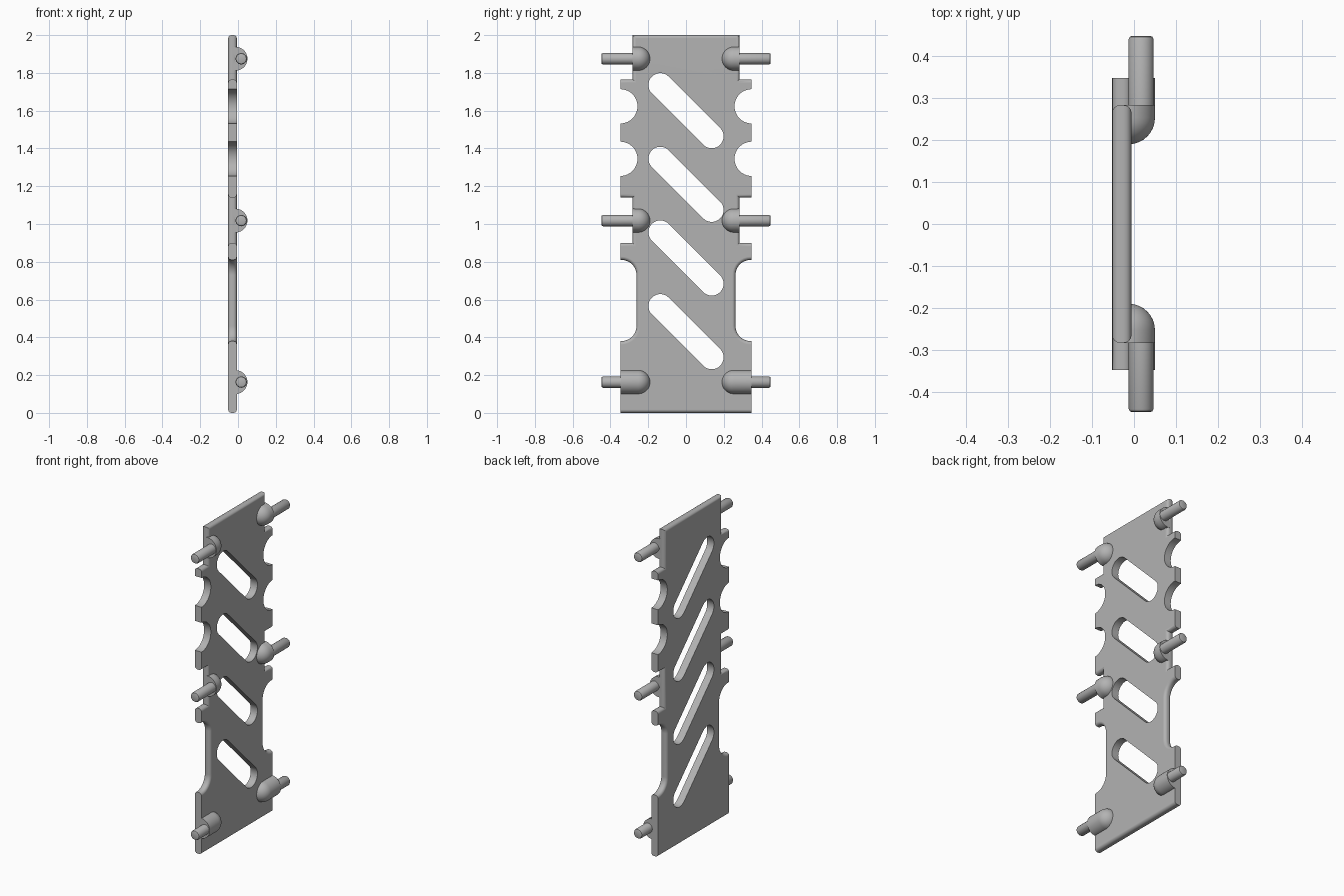
import bpy, bmesh
from math import sin, cos, pi, radians
from mathutils import Vector, Matrix

cube = bpy.data.objects.get("Cube")
if cube:
    bpy.data.objects.remove(cube, do_unlink=True)

grey = bpy.data.materials.new("plain grey")
grey.use_nodes = True
grey.diffuse_color = (0.45, 0.45, 0.45, 1)
grey.node_tree.nodes["Principled BSDF"].inputs["Base Color"].default_value = (0.45, 0.45, 0.45, 1)

BACK, FACE = -0.052, -0.006      # plate thickness along x
WIDE, NECK, WAIST = 0.348, 0.283, 0.262
PEGS = {"upper": (1.875, NECK), "middle": (1.018, NECK), "lower": (0.163, WIDE)}


def make_object(name, bm):
    bmesh.ops.recalc_face_normals(bm, faces=bm.faces)
    mesh = bpy.data.meshes.new(name)
    bm.to_mesh(mesh)
    bm.free()
    ob = bpy.data.objects.new(name, mesh)
    bpy.context.collection.objects.link(ob)
    mesh.materials.append(grey)
    return ob


def activate(ob):
    bpy.ops.object.select_all(action="DESELECT")
    ob.select_set(True)
    bpy.context.view_layer.objects.active = ob


def smooth(ob):
    activate(ob)
    bpy.ops.object.shade_smooth_by_angle(angle=radians(32))


def arc(y, z, r, start, end, steps):
    angles = [radians(start + (end - start) * i / steps) for i in range(steps + 1)]
    return [(y + r * cos(a), z + r * sin(a)) for a in angles]


def prism(points, x0, x1):
    bm = bmesh.new()
    face = bm.faces.new([bm.verts.new((x0, y, z)) for y, z in points])
    new = bmesh.ops.extrude_face_region(bm, geom=[face])["geom"]
    bmesh.ops.translate(bm, vec=(x1 - x0, 0, 0),
                        verts=[v for v in new if isinstance(v, bmesh.types.BMVert)])
    return bm


# Plate outline: long waist, peg necks and two round bites on each side
fillet = 0.08
side = [(WIDE, 0), (WIDE, 0.38)]
side += arc(WAIST + fillet, 0.38 + fillet, fillet, 270, 180, 8)
side += arc(WAIST + fillet, 0.81 - fillet, fillet, 180, 90, 8)
side += [(WIDE, 0.81), (WIDE, 0.90), (NECK, 0.90), (NECK, 1.14), (WIDE, 1.14)]
for z in (1.345, 1.623):
    side += arc(WIDE, z, 0.091, 270, 90, 20)
side += [(WIDE, 1.765), (NECK, 1.765), (NECK, 2)]
outline = side + [(-y, z) for y, z in reversed(side)]

bm = prism(outline, BACK, FACE)


def is_rounded(edge):
    a, b = (v.co for v in edge.verts)
    if abs(a.x - b.x) > 0.001:
        return False
    on_tab = abs(abs(a.y) - WIDE) < 0.001 and abs(abs(b.y) - WIDE) < 0.001
    in_bite = 1.25 < (a.z + b.z) / 2 < 1.72
    return not in_bite and (not on_tab or abs(a.z - b.z) < 0.001)


bmesh.ops.bevel(bm, geom=[e for e in bm.edges if is_rounded(e)], offset=0.018,
                offset_type="OFFSET", segments=4, profile=0.5, affect="EDGES", clamp_overlap=True)
plate = make_object("slotted_plate", bm)

# Diagonal slots
for i in range(4):
    z, d = 0.43 + 0.39 * i, 0.136
    slot = arc(-d, z + d, 0.063, 45, 225, 16) + arc(d, z - d, 0.063, 225, 405, 16)
    cutter = make_object("slot_cutter", prism(slot, -0.2, 0.2))
    cutter.hide_render = True
    cut = plate.modifiers.new("slot", "BOOLEAN")
    cut.object, cut.operation, cut.solver = cutter, "DIFFERENCE", "EXACT"
    activate(plate)
    bpy.ops.object.modifier_apply(modifier=cut.name)
    bpy.data.objects.remove(cutter, do_unlink=True)
smooth(plate)
plate.modifiers.new("even shading", "WEIGHTED_NORMAL").keep_sharp = True


def lathe(name, profile, x, z, sign, sweep, steps):
    """Turn (radius, y) points about a line along y, centred on the +x side."""
    bm = bmesh.new()
    verts = [bm.verts.new((r, y, 0)) for r, y in profile]
    edges = [bm.edges.new(pair) for pair in zip(verts, verts[1:])]
    bmesh.ops.rotate(bm, verts=verts, cent=(0, 0, 0), matrix=Matrix.Rotation(-sweep / 2, 3, "Y"))
    bmesh.ops.spin(bm, geom=verts + edges, cent=(0, 0, 0), axis=(0, 1, 0),
                   angle=sweep, steps=steps)
    bmesh.ops.remove_doubles(bm, verts=bm.verts, dist=0.0002)
    for v in bm.verts:
        v.co = Vector((v.co.x + x, v.co.y * sign, v.co.z + z))
    smooth(make_object(name, bm))


# Domed bosses with pegs pointing outwards
for level, (z, end) in PEGS.items():
    for sign, hand in ((-1, "front"), (1, "back")):
        r, y0 = 0.063, 0.253
        dome = [(r * sin(t * pi / 16), y0 - r * cos(t * pi / 16)) for t in range(9)]
        lathe(f"{level}_{hand}_boss", dome + [(r, end), (0, end)],
              -0.013, z, sign, radians(220), 28)
        tip = [(0.022, 0.448), (0.027, 0.446), (0.03, 0.44)]
        lathe(f"{level}_{hand}_peg", [(0, 0.448)] + tip + [(0.03, 0.25), (0, 0.25)],
              0.017, z, sign, 2 * pi, 28)
